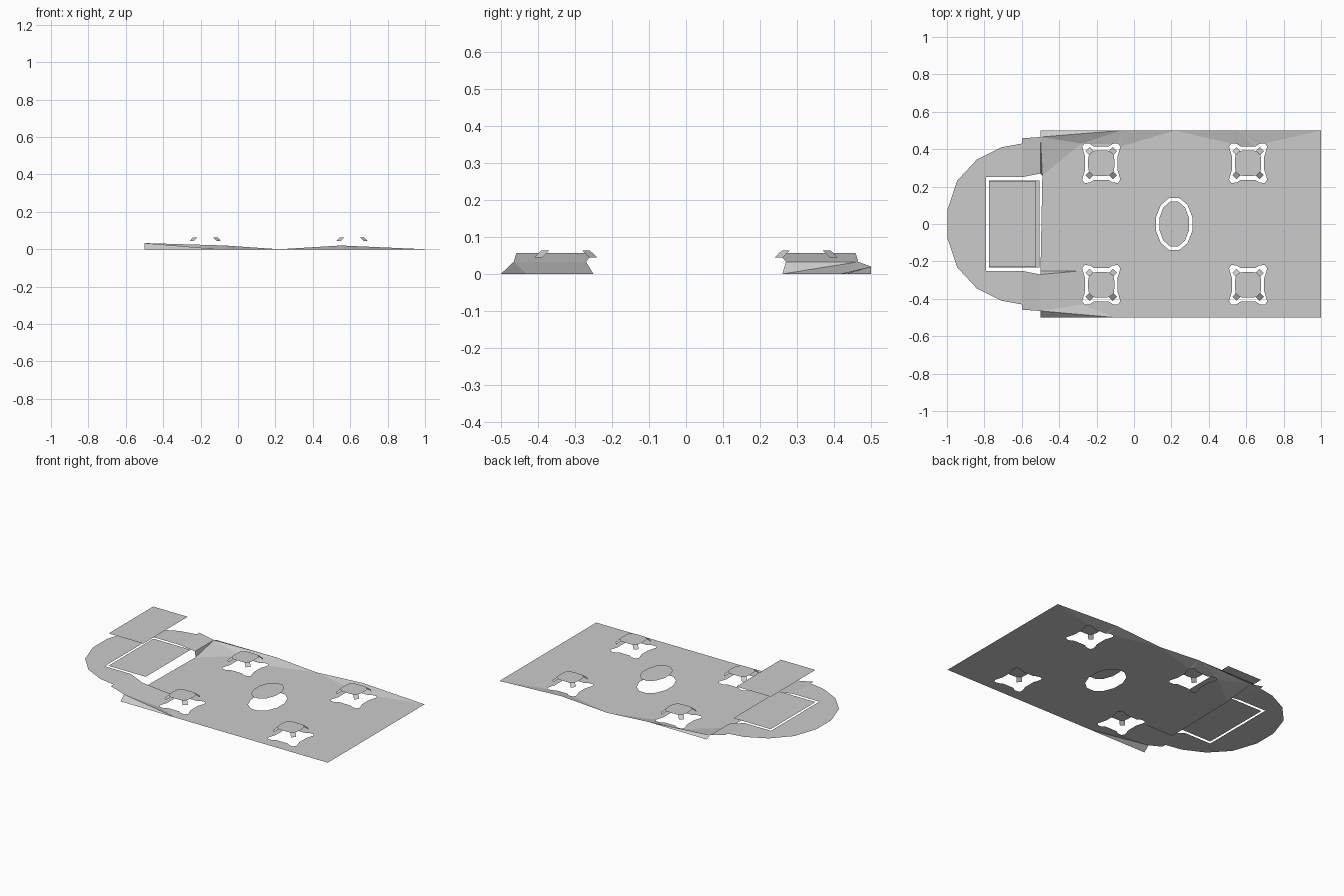
import bpy, bmesh
from math import cos, sin, pi

if "Cube" in bpy.data.objects:
    bpy.data.objects.remove(bpy.data.objects["Cube"])

# Helpers
def finish(name, bm):
    for f in bm.faces:
        f.normal_update()
        if f.normal.z < 0:
            f.normal_flip()
    me = bpy.data.meshes.new(name)
    bm.to_mesh(me)
    bm.free()
    ob = bpy.data.objects.new(name, me)
    bpy.context.collection.objects.link(ob)
    return ob

def sheet(name, loops, z=0.0, raised=()):
    """Flat sheet from an outer loop plus hole loops; some points raised."""
    bm = bmesh.new()
    edges = []
    for loop in loops:
        vs = [bm.verts.new((x, y, 0)) for x, y in loop]
        edges += [bm.edges.new((vs[i - 1], vs[i])) for i in range(len(vs))]
    bmesh.ops.triangle_fill(bm, edges=edges, use_beauty=True, normal=(0, 0, 1))
    for v in bm.verts:
        v.co.z = z
        for x, y, h in raised:
            if abs(v.co.x - x) < 1e-4 and abs(v.co.y - y) < 1e-4:
                v.co.z = h
    return finish(name, bm)

def faces(name, pts, polys):
    bm = bmesh.new()
    vs = [bm.verts.new(p) for p in pts]
    for p in polys:
        bm.faces.new([vs[i] for i in p])
    return finish(name, bm)

def rect(x0, x1, y0, y1):
    return [(x0, y0), (x1, y0), (x1, y1), (x0, y1)]

def oval(cx, rx, ry, n=12):
    return [(cx + rx * cos(2 * pi * (i + .5) / n), ry * sin(2 * pi * (i + .5) / n))
            for i in range(n)]

def four_way(corner, cx, cy):
    """Mirror one corner's points (ordered counter-clockwise) into four."""
    out = []
    for sx, sy in ((1, 1), (-1, 1), (-1, -1), (1, -1)):
        seq = corner if sx * sy > 0 else corner[::-1]
        out += [(cx + sx * x, cy + sy * y) for x, y in seq]
    return out

centres = [(x, y) for x in (-.175, .61) for y in (-.325, .325)]
hole_corner = [(.086, .035), (.094, .06), (.102, .088), (.09, .105), (.062, .104), (.04, .09)]
cap_corner = [(.07, .02), (.066, .045), (.042, .066), (.02, .068)]

# Main deck with openings and a slightly lifted rear edge
outline = [(-.5, -.25), (-.28, -.25), (-.28, -.43), (-.1, -.5), (1, -.5), (1, .5),
           (.55, .5), (.22, .5), (-.07, .5), (-.28, .43), (-.28, .25), (-.49, .26)]
sheet("main_deck",
      [outline, oval(.215, .1, .145)] + [four_way(hole_corner, *c) for c in centres],
      0, [(.55, .5, .02), (-.07, .5, .02)])

# Ramps joining the deck to the raised nose
faces("front_ramp",
      [(-.5, -.5, 0), (-.1, -.5, 0), (-.28, -.43, 0), (-.28, -.25, 0),
       (-.5, -.25, 0), (-.5, -.465, .033), (-.5, -.27, .033)],
      [(0, 1, 5), (5, 1, 2), (5, 2, 6), (6, 2, 3), (6, 3, 4)])
faces("rear_ramp",
      [(-.5, .5, .018), (-.07, .5, .02), (-.28, .43, 0), (-.28, .25, 0),
       (-.49, .26, 0), (-.5, .465, .033), (-.5, .27, .033)],
      [(0, 1, 5), (5, 1, 2), (5, 2, 4), (4, 2, 3), (5, 4, 6)])
for side, name in ((-1, "front_slope"), (1, "rear_slope")):
    faces(name, [(-.6, side * .25, .057), (-.6, side * .458, .057),
                 (-.5, side * .465, .033), (-.5, side * .27, .033)], [(0, 1, 2, 3)])

# Rounded nose, U-shaped around the hatch
half = [(-.6, .43), (-.71, .41), (-.84, .345), (-.945, .232), (-.998, .075)]
nose = [(-.6, .25)] + half + [(x, -y) for x, y in half[::-1]] + [(-.6, -.25)]
sheet("nose_deck", [nose + [(-.79, -.25), (-.79, .25)]], .057)

# Hatch panel and the roof panel floating above it
sheet("hatch_panel", [rect(-.775, -.505, -.232, .232)], .057)
sheet("roof_panel", [rect(-.775, -.525, -.23, .23)], .268)

# Oval lid above the oval opening
sheet("oval_lid", [oval(.215, .082, .125)], .07)

# Caps with four drooping corner flaps
for n, (cx, cy) in enumerate(centres):
    sheet(f"cap_{n}", [four_way(cap_corner, cx, cy)], .063)
    pts, polys = [], []
    for sx in (-1, 1):
        for sy in (-1, 1):
            k = len(pts)
            pts += [(cx + sx * x, cy + sy * y, z) for x, y, z in
                    ((.066, .045, .063), (.042, .066, .063),
                     (.062, .086, .044), (.084, .064, .044))]
            polys.append((k, k + 1, k + 2, k + 3))
    faces(f"cap_flaps_{n}", pts, polys)
